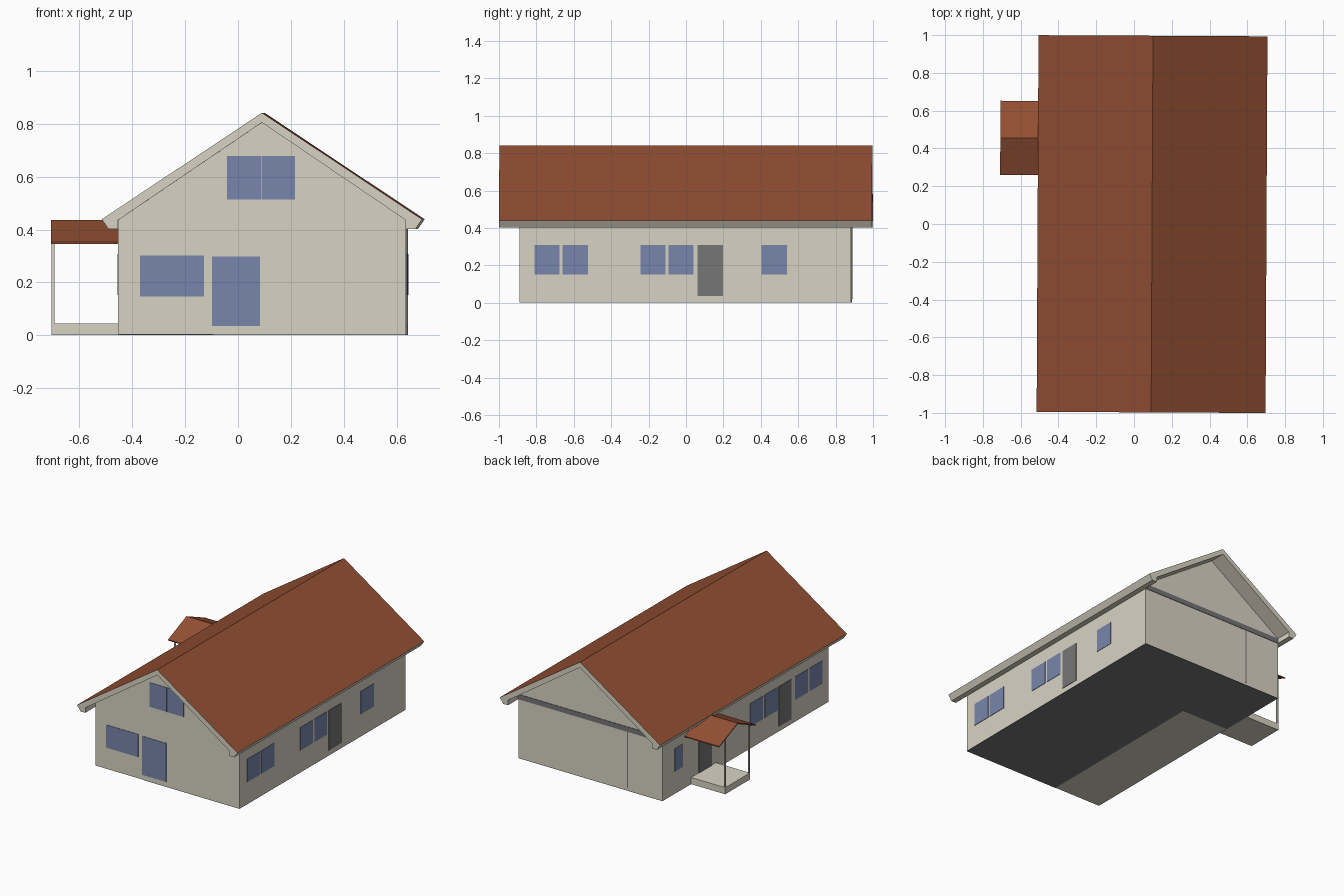
import bpy, bmesh

if "Cube" in bpy.data.objects:
    bpy.data.objects.remove(bpy.data.objects["Cube"])

TURN = -0.005  # the whole house stands very slightly turned


def material(name, r, g, b):
    m = bpy.data.materials.new(name)
    m.diffuse_color = (r, g, b, 1)
    m.use_nodes = True
    m.node_tree.nodes["Principled BSDF"].inputs["Base Color"].default_value = m.diffuse_color
    return m


BEIGE = material("beige plaster", 0.69, 0.65, 0.55)
BROWN = material("brown roof tile", 0.29, 0.078, 0.033)
BLUE = material("blue glass", 0.19, 0.24, 0.41)
GREY = material("grey", 0.18, 0.18, 0.18)


def add(name, bm, mats, rule=None):
    bmesh.ops.recalc_face_normals(bm, faces=bm.faces)
    bm.normal_update()
    if rule:
        for f in bm.faces:
            f.material_index = rule(f)
    me = bpy.data.meshes.new(name)
    bm.to_mesh(me)
    bm.free()
    for m in mats:
        me.materials.append(m)
    ob = bpy.data.objects.new(name, me)
    ob.rotation_euler.z = TURN
    bpy.context.collection.objects.link(ob)
    return ob


def prism(name, points, vec, mats, rule=None):
    """Extrude a closed 3D outline along vec."""
    bm = bmesh.new()
    face = bm.faces.new([bm.verts.new(p) for p in points])
    ext = bmesh.ops.extrude_face_region(bm, geom=[face], use_keep_orig=True)
    moved = [v for v in ext["geom"] if isinstance(v, bmesh.types.BMVert)]
    bmesh.ops.translate(bm, verts=moved, vec=vec)
    return add(name, bm, mats, rule)


def box(name, x0, x1, y0, y1, z0, z1, mat):
    pts = [(x0, y0, z0), (x1, y0, z0), (x1, y1, z0), (x0, y1, z0)]
    return prism(name, pts, (0, 0, z1 - z0), [mat])


L, R, F, B, MID = -0.449, 0.64, -0.888, 0.886, 0.0955
T = 0.003  # plate thickness

# House walls with gables
walls = [(L, 0.002), (R, 0.002), (R, 0.436), (MID, 0.806), (L, 0.436)]
prism("house_walls", [(x, F, z) for x, z in walls], (0, B - F, 0), [BEIGE])

# Grey floor slabs under the house
box("floor_back", L, R, 0.38, B, 0, 0.002, GREY)
box("floor_right", -0.09, R, F, 0.38, 0, 0.002, GREY)

# Main roof: beige underside and verges, brown tiles on top
half = [(0.606, 0.439), (0.581, 0.402), (0.544, 0.402), (0.544, 0.436)]
outline = [(0, 0.842)] + half + [(0, 0.805)] + [(-x, z) for x, z in reversed(half)]
prism("main_roof", [(MID + x, -0.997, z) for x, z in outline], (0, 1.994, 0),
      [BEIGE, BROWN], lambda f: 1 if f.normal.z > 0.5 else 0)

# Front windows: x0, x1, z0, z1
for i, (x0, x1, z0, z1) in enumerate([(-0.366, -0.124, 0.147, 0.302),
                                      (-0.094, 0.088, 0.035, 0.298),
                                      (-0.038, 0.091, 0.513, 0.678),
                                      (0.093, 0.22, 0.513, 0.678)]):
    box(f"front_window_{i + 1}", x0, x1, F - T, F, z0, z1, BLUE)

# Side windows and doors: y0, y1
right_windows = [(-0.807, -0.674), (-0.658, -0.52), (-0.24, -0.107),
                 (-0.09, 0.043), (0.406, 0.543)]
left_windows = [(0.67, 0.757), (-0.185, -0.048), (-0.343, -0.205),
                (-0.666, -0.527), (-0.818, -0.682)]
for side, x, windows, doors in [
        ("right", R, right_windows, [(0.064, 0.2)]),
        ("left", L - T, left_windows, [(0.363, 0.5), (-0.49, -0.355)])]:
    for i, (y0, y1) in enumerate(windows):
        box(f"{side}_window_{i + 1}", x, x + T, y0, y1, 0.152, 0.308, BLUE)
    for i, (y0, y1) in enumerate(doors):
        box(f"{side}_door_{i + 1}", x, x + T, y0, y1, 0.036, 0.308, GREY)

# Back wall trim band and thin drain line
box("back_trim", L, R, B, B + T, 0.402, 0.436, GREY)
box("back_drain", -0.19, -0.182, B, B + T, 0.02, 0.402, GREY)

# Porch: base, two posts and a small gabled roof
box("porch_base", -0.707, L, 0.315, 0.58, 0, 0.045, BEIGE)
for name, y in [("front", 0.315), ("back", 0.57)]:
    box(f"porch_post_{name}", -0.707, -0.697, y, y + 0.01, 0.045, 0.375, BEIGE)
porch = [(0.257, 0.353), (0.453, 0.437), (0.649, 0.353),
         (0.649, 0.346), (0.453, 0.43), (0.257, 0.346)]
prism("porch_roof", [(-0.71, y, z) for y, z in porch], (0.71 + L, 0, 0), [BROWN])
